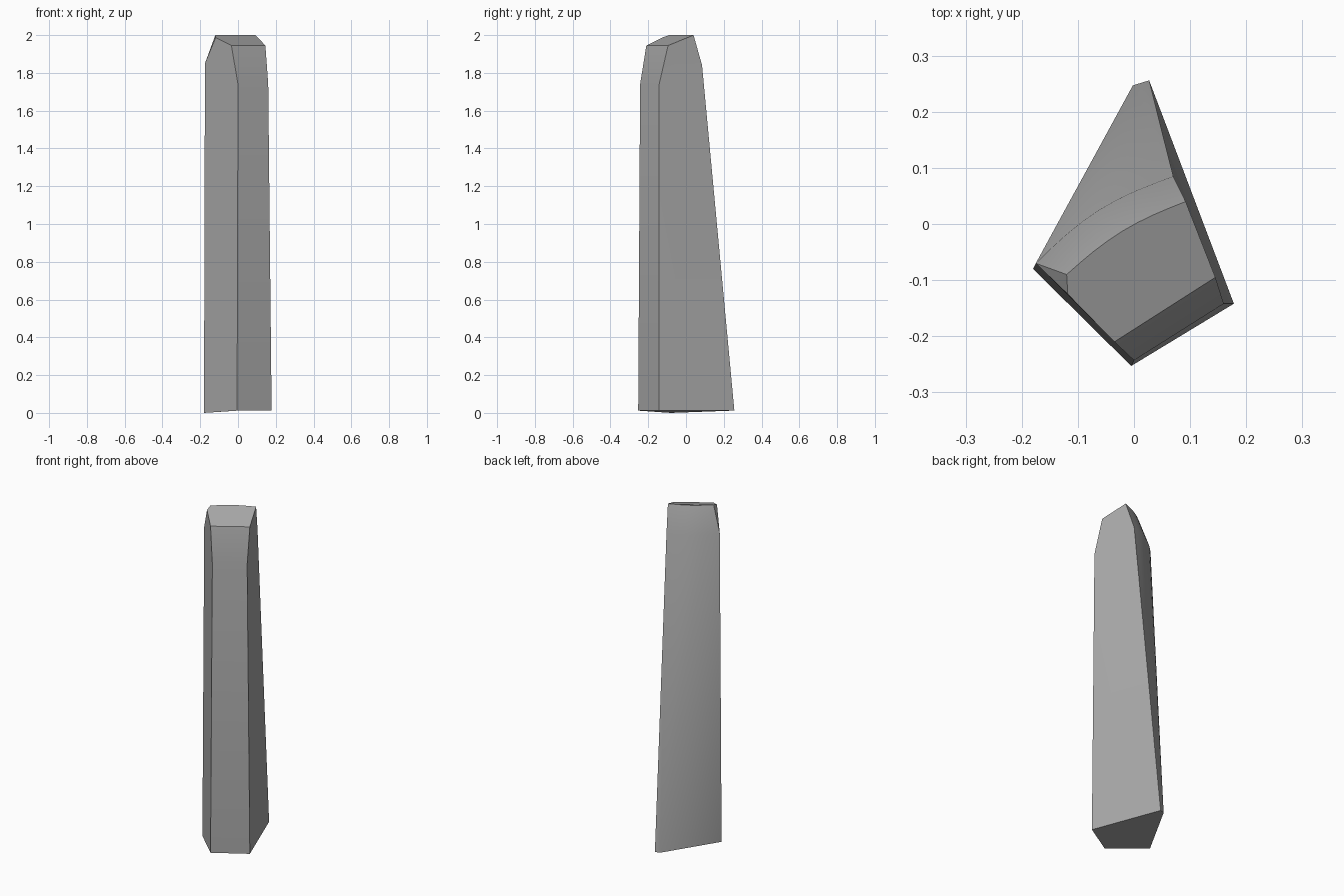
import bpy, bmesh, math
from mathutils import Vector

cube = bpy.data.objects.get("Cube")
if cube:
    bpy.data.objects.remove(cube, do_unlink=True)

stone = bpy.data.materials.new("grey stone")
stone.use_nodes = True
grey = (0.4, 0.4, 0.4, 1)
stone.diffuse_color = grey
stone.node_tree.nodes["Principled BSDF"].inputs["Base Color"].default_value = grey

bm = bmesh.new()


def vert(x, y, z):
    return bm.verts.new((x, y, z))


def arc(start, end, bulge, steps=8):
    """Row of vertices bowed outward towards the back left."""
    a, b = Vector(start), Vector(end)
    side = Vector((a.y - b.y, b.x - a.x, 0)).normalized()
    return [bm.verts.new(a.lerp(b, i / steps) + side * bulge * math.sin(math.pi * i / steps))
            for i in range(steps + 1)]


# Base outline
base_right = vert(-0.18, -0.08, 0)
base_front = vert(-0.005, -0.253, 0.012)
base_left = vert(0.178, -0.142, 0.012)
base_back = vert(0.027, 0.256, 0.012)
base_tip = vert(-0.002, 0.247, 0.012)

# Shoulder where the shaft starts to taper
shoulder = arc((-0.175, -0.07, 1.85), (0.07, 0.085, 1.84), 0.02)
shoulder_front = vert(0, -0.243, 1.74)
shoulder_left = vert(0.16, -0.142, 1.74)

# Sloping top
rim = arc((-0.12, -0.09, 2), (0.092, 0.04, 2), 0.014)
rim_left = vert(0.145, -0.095, 1.945)
rim_front = vert(-0.035, -0.21, 1.945)
rim_corner = vert(-0.118, -0.125, 1.987)

faces = [
    # Underside
    (base_right, base_tip, base_back, base_left, base_front),
    # Shaft
    (base_right, base_front, shoulder_front, shoulder[0]),
    (base_front, base_left, shoulder_left, shoulder_front),
    (base_left, base_back, shoulder[-1], shoulder_left),
    (base_back, base_tip, shoulder[-1]),
    (base_tip, base_right, shoulder[0]),
    # Tapered shoulder
    (shoulder[0], shoulder_front, rim_front, rim_corner),
    (shoulder[0], rim_corner, rim[0]),
    (shoulder_front, shoulder_left, rim_left, rim_front),
    (shoulder_left, shoulder[-1], rim[-1], rim_left),
    # Top
    (rim_corner, rim_front, rim_left, *reversed(rim)),
]
# Bowed back: fan from the base tip, then a strip up to the rim
for i in range(len(rim) - 1):
    faces.append((base_tip, shoulder[i], shoulder[i + 1]))
    faces.append((shoulder[i], rim[i], rim[i + 1], shoulder[i + 1]))
for f in faces:
    bm.faces.new(f)
bmesh.ops.recalc_face_normals(bm, faces=bm.faces[:])

mesh = bpy.data.meshes.new("stone_pillar")
bm.to_mesh(mesh)
bm.free()
mesh.materials.append(stone)
pillar = bpy.data.objects.new("stone_pillar", mesh)
bpy.context.collection.objects.link(pillar)
bpy.context.view_layer.objects.active = pillar
pillar.select_set(True)
bpy.ops.object.shade_smooth_by_angle(angle=math.radians(30))
